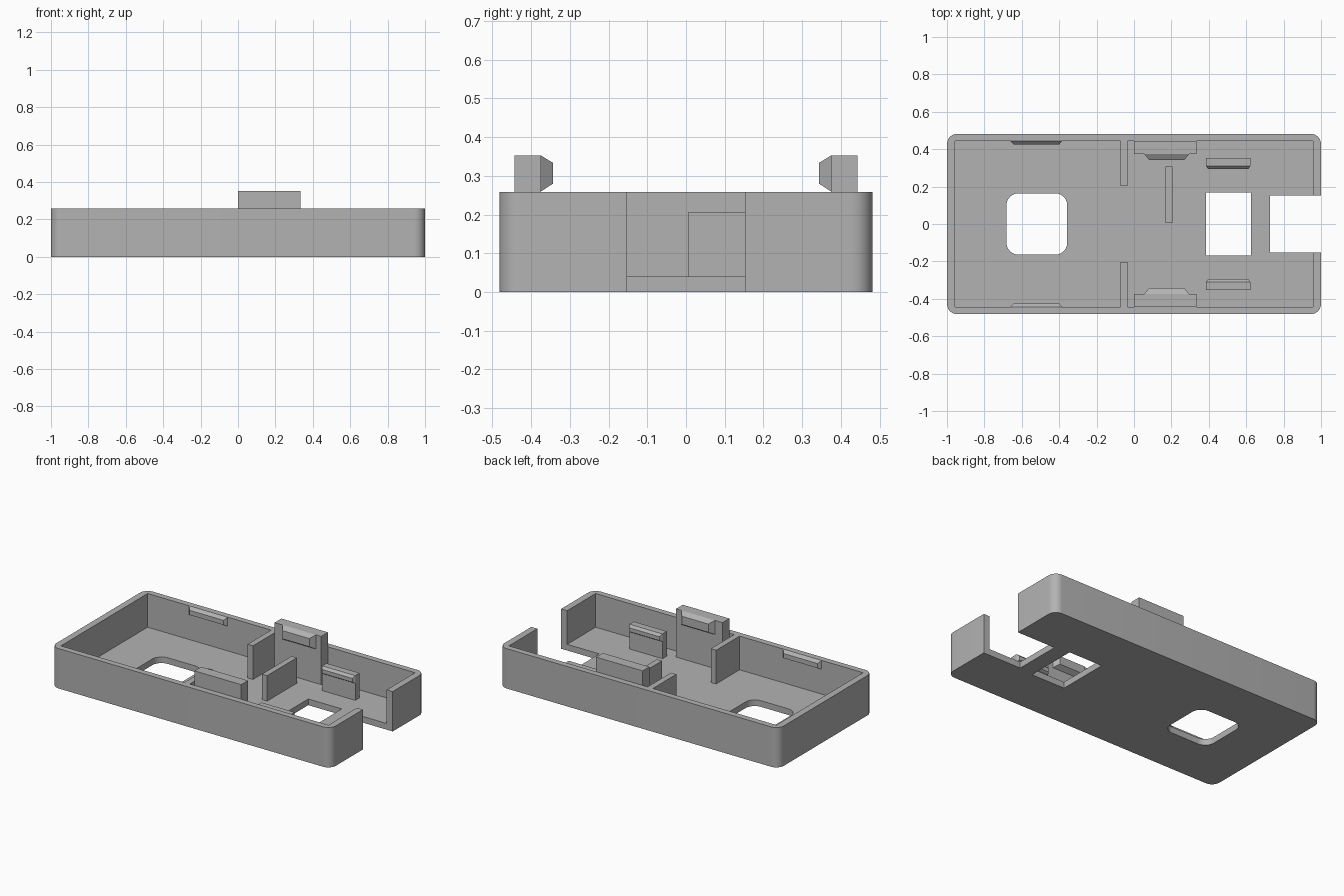
import bpy, bmesh, math

old = bpy.data.objects.get("Cube")
if old:
    bpy.data.objects.remove(old, do_unlink=True)

grey = bpy.data.materials.new("plain grey")
grey.use_nodes = True
COLOUR = (0.45, 0.45, 0.45, 1)
grey.diffuse_color = COLOUR
grey.node_tree.nodes["Principled BSDF"].inputs["Base Color"].default_value = COLOUR

# Main heights and inner wall faces
RIM, FLOOR = 0.258, 0.04
IN_X, IN_Y = 0.957, 0.443


def finish(name, bm):
    bmesh.ops.recalc_face_normals(bm, faces=bm.faces)
    mesh = bpy.data.meshes.new(name)
    bm.to_mesh(mesh)
    bm.free()
    mesh.materials.append(grey)
    ob = bpy.data.objects.new(name, mesh)
    bpy.context.collection.objects.link(ob)
    return ob


def loft(name, base, tip, y0, y1):
    """Solid between two x/z rectangles (x0, x1, z0, z1) at two y positions."""
    bm = bmesh.new()
    rings = []
    for (x0, x1, z0, z1), y in ((base, y0), (tip, y1)):
        corners = ((x0, z0), (x1, z0), (x1, z1), (x0, z1))
        rings.append([bm.verts.new((x, y, z)) for x, z in corners])
    for ring in rings:
        bm.faces.new(ring)
    for i in range(4):
        j = (i + 1) % 4
        bm.faces.new((rings[0][i], rings[0][j], rings[1][j], rings[1][i]))
    return finish(name, bm)


def block(name, x0, x1, y0, y1, z0, z1):
    rect = (x0, x1, z0, z1)
    return loft(name, rect, rect, y0, y1)


def rounded_block(name, x0, x1, half_y, z0, z1, radius, steps=10):
    """Upright prism with rounded vertical corners."""
    bm = bmesh.new()
    ring = []
    cx, cy = x1 - radius, half_y - radius
    centres = ((cx, cy), (x0 + radius, cy), (x0 + radius, -cy), (cx, -cy))
    for k, (px, py) in enumerate(centres):
        for i in range(steps + 1):
            a = math.pi / 2 * (k + i / steps)
            ring.append(bm.verts.new((px + radius * math.cos(a),
                                      py + radius * math.sin(a), z0)))
    face = bm.faces.new(ring)
    top = bmesh.ops.extrude_face_region(bm, geom=[face])["geom"]
    for v in top:
        if isinstance(v, bmesh.types.BMVert):
            v.co.z = z1
    return finish(name, bm)


# Tray: rounded outer body, hollowed and pierced
tray = rounded_block("tray", -1, 1, 0.482, 0, RIM, 0.055)
cutters = [
    block("cavity_cutter", -IN_X, IN_X, -IN_Y, IN_Y, FLOOR, 0.5),
    block("end_notch_cutter", 0.727, 1.2, -0.153, 0.153, -0.1, 0.5),
    block("window_cutter", 0.385, 0.625, -0.168, 0.168, -0.1, 0.1),
    rounded_block("round_hole_cutter", -0.682, -0.357, 0.164, -0.1, 0.1, 0.065),
]
bpy.context.view_layer.objects.active = tray
for cutter in cutters:
    cutter.hide_render = True
    mod = tray.modifiers.new("cut", "BOOLEAN")
    mod.operation, mod.solver, mod.object = "DIFFERENCE", "EXACT", cutter
    bpy.ops.object.modifier_apply(modifier=mod.name)
    bpy.data.objects.remove(cutter, do_unlink=True)

bpy.ops.object.select_all(action="DESELECT")
tray.select_set(True)
bpy.ops.object.shade_smooth_by_angle(angle=math.radians(30))

# Centre divider standing on the floor
block("centre_divider", 0.168, 0.205, 0.005, 0.308, FLOOR, 0.205)

# Parts mirrored on the front and back walls
for side, s in (("front", -1), ("back", 1)):
    block(side + "_divider", -0.073, -0.035, s * 0.203, s * IN_Y, FLOOR, RIM)

    # Tall clip with a bevelled hook
    block(side + "_clip", 0, 0.333, s * 0.374, s * IN_Y, FLOOR, 0.352)
    loft(side + "_clip_hook", (0.055, 0.295, 0.26, 0.352),
         (0.08, 0.27, 0.28, 0.333), s * 0.374, s * 0.343)

    # Short post beside the window with a small lip
    block(side + "_post", 0.385, 0.622, s * 0.31, s * 0.354, FLOOR, 0.2)
    loft(side + "_post_lip", (0.385, 0.622, 0.15, 0.2),
         (0.395, 0.612, 0.16, 0.185), s * 0.31, s * 0.295)

    # Snap ridge under the rim
    loft(side + "_snap_ridge", (-0.66, -0.385, 0.2, RIM),
         (-0.643, -0.4, 0.21, 0.24), s * IN_Y, s * 0.425)
